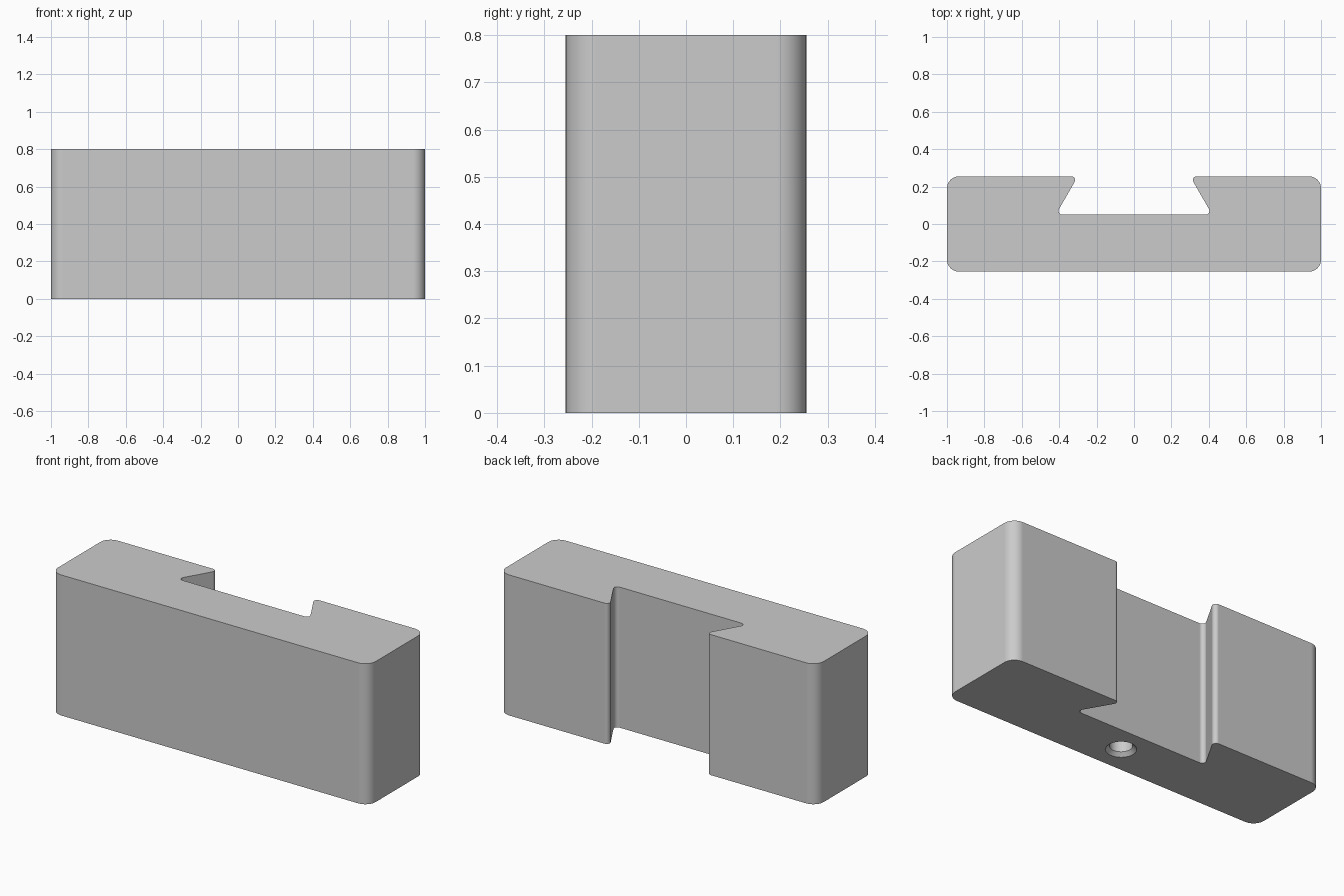
import bpy
import bmesh
import math
from mathutils import Vector

cube = bpy.data.objects.get("Cube")
if cube:
    bpy.data.objects.remove(cube, do_unlink=True)

HEIGHT = 0.8
grey = bpy.data.materials.new("plain grey")
grey.use_nodes = True
colour = (0.6, 0.6, 0.6, 1)
grey.diffuse_color = colour
grey.node_tree.nodes["Principled BSDF"].inputs["Base Color"].default_value = colour


def fillet(prev, corner, nxt, radius, steps=10):
    """Points of a round tangent to both edges at a corner."""
    a, b = (prev - corner).normalized(), (nxt - corner).normalized()
    half = a.angle(b) / 2
    centre = corner + (a + b).normalized() * radius / math.sin(half)
    start = corner + a * radius / math.tan(half) - centre
    end = corner + b * radius / math.tan(half) - centre
    sweep = start.angle_signed(end)
    points = []
    for i in range(steps + 1):
        t = -sweep * i / steps
        c, s = math.cos(t), math.sin(t)
        points.append(centre + Vector((c * start.x - s * start.y,
                                       s * start.x + c * start.y)))
    return points


def make_object(name, bm):
    bmesh.ops.recalc_face_normals(bm, faces=bm.faces)
    mesh = bpy.data.meshes.new(name)
    bm.to_mesh(mesh)
    bm.free()
    mesh.materials.append(grey)
    obj = bpy.data.objects.new(name, mesh)
    bpy.context.collection.objects.link(obj)
    return obj


# Half outline of the block: x, y, corner radius; mirrored for the other half
half_outline = [(1, -0.255, 0.065), (1, 0.255, 0.065),
                (0.3, 0.255, 0.02), (0.418, 0.05, 0.02)]
corners = half_outline + [(-x, y, r) for x, y, r in reversed(half_outline)]
spots = [Vector(c[:2]) for c in corners]
outline = []
for i, (x, y, r) in enumerate(corners):
    outline += fillet(spots[i - 1], spots[i], spots[(i + 1) % len(spots)], r)

# Block with the dovetail channel in its back
bm = bmesh.new()
base = bm.faces.new([bm.verts.new((p.x, p.y, 0)) for p in outline])
up = bmesh.ops.extrude_face_region(bm, geom=[base], use_keep_orig=True)
bmesh.ops.translate(bm, vec=(0, 0, HEIGHT),
                    verts=[v for v in up["geom"] if isinstance(v, bmesh.types.BMVert)])
block = make_object("dovetail_block", bm)

# Chamfered blind hole in the underside, turned from rings of radius and height
bm = bmesh.new()
SIDES = 48
rings = []
for radius, z in [(0.098, -0.02), (0.058, 0.02), (0.058, 0.4)]:
    rings.append([bm.verts.new((radius * math.cos(math.tau * i / SIDES),
                                -0.1 + radius * math.sin(math.tau * i / SIDES), z))
                  for i in range(SIDES)])
for low, high in zip(rings, rings[1:]):
    for i in range(SIDES):
        j = (i + 1) % SIDES
        bm.faces.new((low[i], low[j], high[j], high[i]))
bm.faces.new(rings[0])
bm.faces.new(rings[-1])
cutter = make_object("hole_cutter", bm)
cutter.hide_render = True

cut = block.modifiers.new("hole", 'BOOLEAN')
cut.operation = 'DIFFERENCE'
cut.solver = 'EXACT'
cut.object = cutter
bpy.ops.object.select_all(action='DESELECT')
bpy.context.view_layer.objects.active = block
block.select_set(True)
bpy.ops.object.modifier_apply(modifier=cut.name)
bpy.data.objects.remove(cutter, do_unlink=True)

# Smooth rounds, flat walls
bpy.ops.object.shade_smooth_by_angle(angle=math.radians(30))
weighted = block.modifiers.new("flat walls", 'WEIGHTED_NORMAL')
weighted.keep_sharp = True
